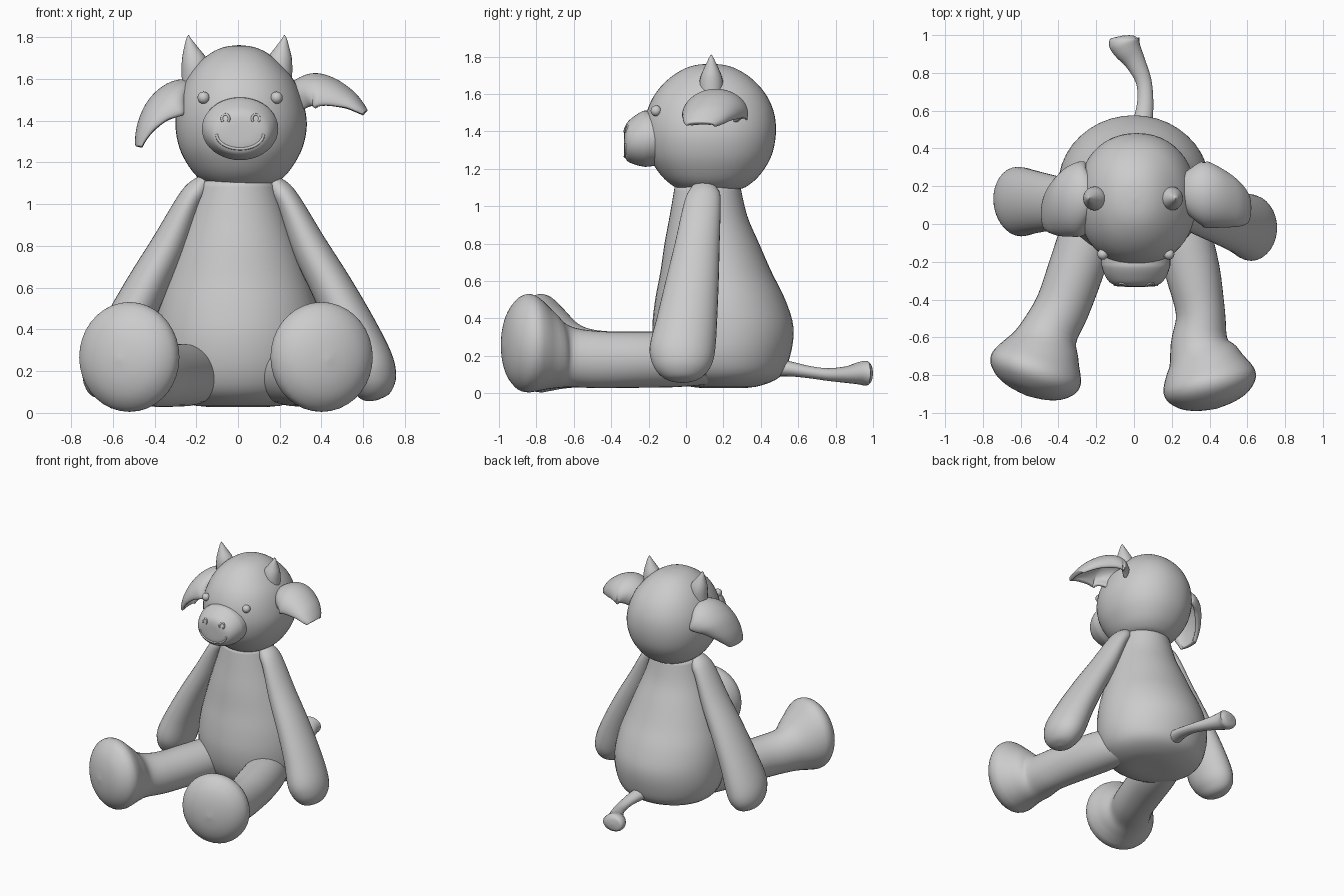
import bpy, bmesh, math
from mathutils import Vector
from mathutils.bvhtree import BVHTree


def smooth_rows(rows, steps):
    """Catmull-Rom interpolation of rows of numbers."""
    rows = [Vector(r) for r in rows]
    out = []
    for i in range(len(rows) - 1):
        a, b, c, d = (rows[max(i - 1, 0)], rows[i], rows[i + 1],
                      rows[min(i + 2, len(rows) - 1)])
        for s in range(steps):
            t = s / steps
            out.append(0.5 * (2 * b + (c - a) * t + (2 * a - 5 * b + 4 * c - d) * t * t
                              + (3 * b - a - 3 * c + d) * t ** 3))
    out.append(rows[-1])
    return out


def finish(name, bm):
    bmesh.ops.recalc_face_normals(bm, faces=bm.faces)
    for f in bm.faces:
        f.smooth = True
    me = bpy.data.meshes.new(name)
    bm.to_mesh(me)
    bm.free()
    ob = bpy.data.objects.new(name, me)
    bpy.context.collection.objects.link(ob)
    return ob


def loft(name, rows, ref, axis=None, sides=32, steps=4, power=1.0):
    """Elliptical rings along a path; each row is x, y, z, side radius, ref radius."""
    rows = smooth_rows(rows, steps)
    pts = [Vector(r[:3]) for r in rows]
    up = Vector(ref)
    bm = bmesh.new()
    rings = []
    for i, r in enumerate(rows):
        t = Vector(axis) if axis else pts[min(i + 1, len(pts) - 1)] - pts[max(i - 1, 0)]
        side = t.cross(up).normalized()
        ring = []
        for k in range(sides):
            a = math.tau * k / sides
            c, s = (math.copysign(abs(w) ** power, w) for w in (math.cos(a), math.sin(a)))
            ring.append(bm.verts.new(pts[i] + side * max(r[3], .002) * c
                                     + up * max(r[4], .002) * s))
        rings.append(ring)
    for p, q in zip(rings, rings[1:]):
        for k in range(sides):
            j = (k + 1) % sides
            bm.faces.new((p[k], p[j], q[j], q[k]))
    bm.faces.new(rings[0])
    bm.faces.new(rings[-1])
    return finish(name, bm)


def tube(name, pts, r):
    return loft(name, [(*p, r, r) for p in pts], (0, 1, 0), sides=8, steps=2)


def ball(name, loc, r):
    bm = bmesh.new()
    bmesh.ops.create_uvsphere(bm, u_segments=16, v_segments=10, radius=r)
    bmesh.ops.translate(bm, vec=loc, verts=bm.verts)
    return finish(name, bm)


def ear(name, rows, sign):
    """Arched leaf; each row is ridge x, y, z, half width, droop of the edges."""
    rows = smooth_rows(rows, 4)
    bm = bmesh.new()
    grid = []
    n = 14
    for i, r in enumerate(rows):
        t = rows[min(i + 1, len(rows) - 1)] - rows[max(i - 1, 0)]
        inward = Vector((t[2] * sign, 0, -t[0] * sign)).normalized()
        line = []
        for k in range(n + 1):
            a = math.radians(100) * (2 * k / n - 1)
            line.append(bm.verts.new(Vector(r[:3]) + Vector((0, r[3] * math.sin(a), 0))
                                     + inward * r[4] * (1 - math.cos(a))))
        grid.append(line)
    for p, q in zip(grid, grid[1:]):
        for k in range(n):
            bm.faces.new((p[k], p[k + 1], q[k + 1], q[k]))
    ob = finish(name, bm)
    m = ob.modifiers.new("thickness", 'SOLIDIFY')
    m.thickness = .03
    m.offset = 0
    ob.modifiers.new("round", 'SUBSURF').levels = 1
    return ob


# Pear-shaped body
loft("body", [(0, .2, .03, .01, .01), (0, .2, .034, .2, .17), (0, .205, .09, .335, .30),
              (0, .2, .2, .392, .357), (0, .198, .35, .402, .377), (0, .183, .5, .382, .348),
              (0, .16, .65, .337, .297), (0, .138, .8, .285, .253),
              (0, .12, .95, .23, .207), (0, .115, 1.11, .18, .175)],
     (0, 1, 0), axis=(0, 0, 1), sides=40)

# Head, a little fuller towards the chin
loft("head", [(.013, .13, 1.085, .01, .01), (.013, .13, 1.09, .13, .15),
              (.013, .13, 1.12, .195, .215), (.013, .13, 1.18, .248, .275),
              (.014, .13, 1.27, .295, .327), (.015, .13, 1.38, .315, .35),
              (.012, .13, 1.49, .3, .343), (.01, .13, 1.59, .26, .302), (.005, .13, 1.67, .2, .235),
              (.005, .13, 1.725, .134, .158), (.005, .13, 1.753, .07, .085),
              (.005, .13, 1.762, .003, .003)],
     (0, 1, 0), axis=(0, 0, 1), sides=48, power=.93)

# Eyes
for x in (-.165, .185):
    ball("eye", (x, -.16, 1.51), .029)

# Snout
snout = loft("snout", [(.01, -.1, 1.37, .175, .145), (.01, -.2, 1.362, .183, .15),
                       (.01, -.235, 1.36, .178, .147), (.01, -.28, 1.352, .16, .127),
                       (.01, -.315, 1.345, .13, .102), (.01, -.329, 1.343, .08, .065),
                       (.01, -.331, 1.343, .004, .004)],
             (0, 0, 1), axis=(0, -1, 0), sides=40)
bpy.context.view_layer.update()
tree = BVHTree.FromObject(snout, bpy.context.evaluated_depsgraph_get())


def on_snout(x, z):
    hit = tree.ray_cast(Vector((x, -2, z)), Vector((0, 1, 0)))[0]
    return hit if hit else Vector((x, -.3, z))


# Smile and nostril arcs laid on the snout
tube("mouth", [on_snout(.01 + .112 * math.cos(a), 1.335 + .07 * math.sin(a))
               for a in [math.pi * (1 + k / 14) for k in range(15)]], .007)
for x in (-.06, .085):
    tube("nostril", [on_snout(x + .018 * math.cos(a), 1.41 + .02 * math.sin(a))
                     for a in [math.pi * (-.25 + 1.5 * k / 8) for k in range(9)]], .006)

# Horns
for s, base, tip in ((-1, .207, .236), (1, .197, .222)):
    loft("horn", [(s * base, .135, 1.58, .062, .06), (s * base, .135, 1.65, .063, .064),
                  (s * (base + .003), .135, 1.7, .058, .055),
                  (s * (base * .4 + tip * .6), .135, 1.75, .034, .033),
                  (s * tip, .135, 1.792, .012, .013), (s * tip, .135, 1.81, .002, .002)],
         (0, 1, 0), axis=(0, 0, 1), sides=20)

# Ears, one spread and one drooping
ear("right_ear", [(.22, .17, 1.53, .09, .1), (.29, .165, 1.59, .145, .12),
                  (.37, .16, 1.615, .165, .135), (.46, .15, 1.59, .158, .115),
                  (.545, .125, 1.53, .13, .075), (.59, .1, 1.475, .1, .04),
                  (.61, .08, 1.44, .065, .015)], 1)
ear("left_ear", [(-.18, .15, 1.55, .1, .1), (-.26, .145, 1.585, .155, .12),
                 (-.345, .135, 1.56, .185, .135), (-.42, .12, 1.49, .175, .115),
                 (-.463, .09, 1.40, .14, .075), (-.478, .065, 1.325, .1, .04),
                 (-.477, .045, 1.275, .065, .015)], -1)

# Arms, the left one set further back
ARM = [(.16, .095, 1.12, .03, .05), (.195, .095, 1.07, .055, .085), (.245, .085, 1.0, .062, .1),
       (.34, .06, .8, .085, .12), (.45, .033, .6, .1, .142), (.55, .005, .4, .115, .162),
       (.612, -.018, .25, .128, .176), (.642, -.02, .165, .12, .162),
       (.658, -.02, .105, .092, .125), (.667, -.02, .072, .055, .072), (.67, -.02, .062, .003, .003)]
for name, s, back, k in (("right_arm", 1, 0, 1), ("left_arm", -1, .16, .98)):
    loft(name, [(s * x * k, y + back * max(0, 1.1 - z), z, a, b * (2 - k) ** 2)
                for x, y, z, a, b in ARM], (0, 1, 0))

# Legs with big rounded feet facing along the toe direction
LEGS = {
    "right_leg": ([(.19, .2, .17, .03, .03), (.2, .15, .17, .11, .11), (.25, -.02, .18, .145, .145),
                   (.31, -.25, .18, .145, .15), (.352, -.47, .18, .13, .152)],
                  (.4, -.84), (.24, -.97)),
    "left_leg": ([(-.18, .2, .17, .03, .03), (-.19, .15, .17, .11, .11), (-.235, -.02, .18, .145, .145),
                  (-.3, -.22, .18, .148, .15), (-.375, -.43, .18, .145, .152)],
                 (-.52, -.775), (-.34, -.94)),
}
FOOT = [(-.22, .197, .153, .165), (-.12, .236, .197, .212), (-.05, .262, .235, .25),
        (.0, .268, .25, .263), (.05, .264, .235, .248), (.1, .26, .18, .19),
        (.13, .257, .1, .107), (.143, .256, .003, .003)]
for name, (rows, c, d) in LEGS.items():
    feet = [(c[0] + d[0] * t, c[1] + d[1] * t, z, a, b) for t, z, a, b in FOOT]
    loft(name, rows + feet, (0, 0, 1), sides=36)

# Tail with a tufted end
loft("tail", [(.03, .45, .14, .06, .05), (.05, .56, .13, .05, .04), (.06, .66, .113, .042, .033),
              (.05, .76, .1, .042, .034), (.005, .86, .1, .055, .045), (-.035, .925, .107, .074, .06),
              (-.052, .965, .107, .083, .066), (-.055, .99, .107, .06, .045),
              (-.056, .998, .107, .003, .003)], (0, 0, 1), sides=20)
